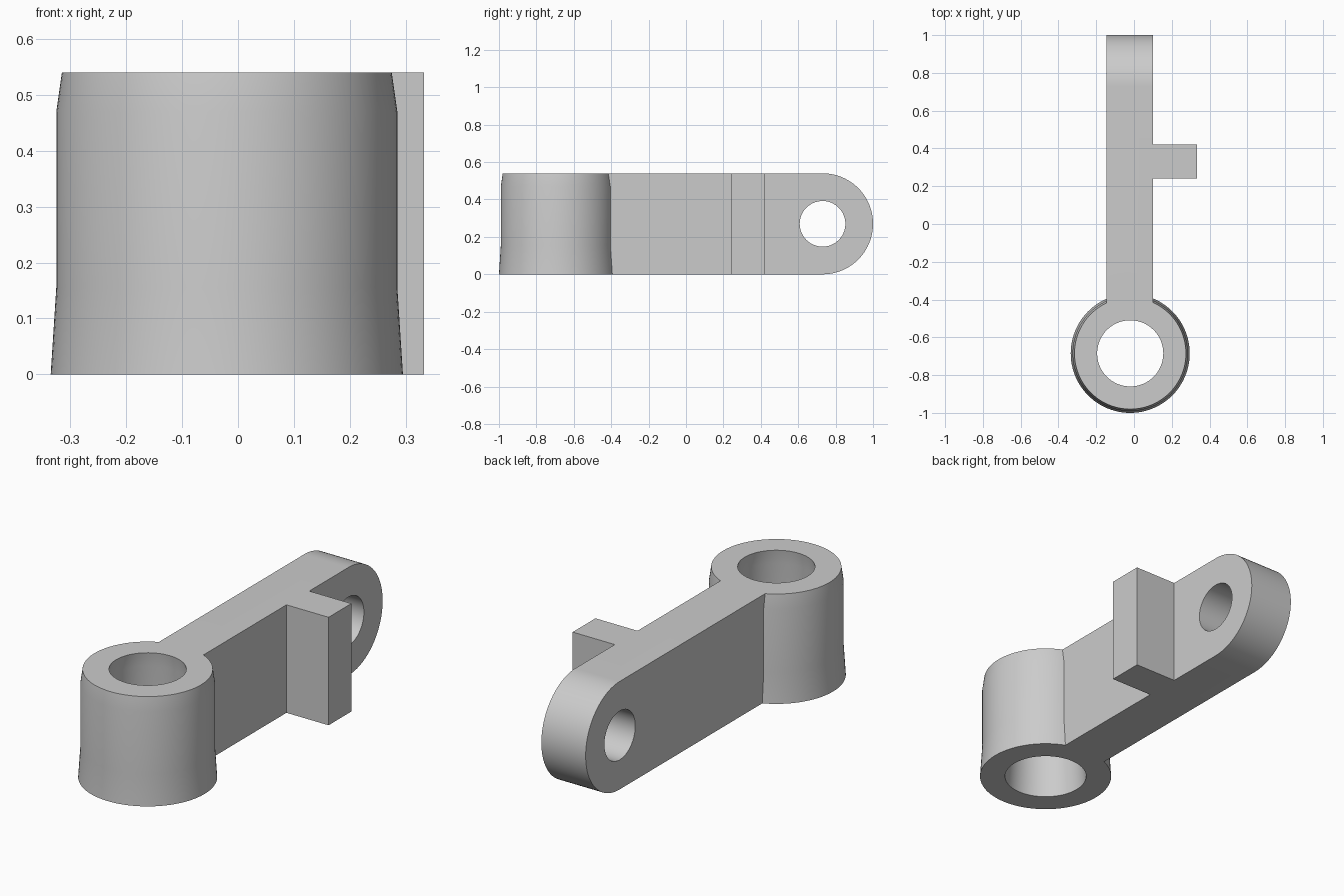
import bpy, bmesh
from math import pi, sin, cos

cube = bpy.data.objects.get("Cube")
if cube:
    bpy.data.objects.remove(cube, do_unlink=True)

HEIGHT = 0.54
BOSS_X, BOSS_Y = -0.02, -0.685
BAR_X0, BAR_X1 = -0.145, 0.10
EYE_Y, EYE_Z = 0.73, HEIGHT / 2

grey = bpy.data.materials.new("plain grey")
grey.use_nodes = True
colour = (0.6, 0.6, 0.6, 1)
grey.diffuse_color = colour
grey.node_tree.nodes["Principled BSDF"].inputs["Base Color"].default_value = colour


def finish(name, bm):
    bmesh.ops.recalc_face_normals(bm, faces=bm.faces)
    mesh = bpy.data.meshes.new(name)
    bm.to_mesh(mesh)
    bm.free()
    mesh.materials.append(grey)
    obj = bpy.data.objects.new(name, mesh)
    bpy.context.collection.objects.link(obj)
    return obj


def lathe(name, profile, centre, segments=96):
    """Closed (radius, z) profile spun about a vertical axis."""
    bm = bmesh.new()
    rings = []
    for i in range(segments):
        a = 2 * pi * i / segments
        rings.append([bm.verts.new((centre[0] + r * cos(a), centre[1] + r * sin(a), z))
                      for r, z in profile])
    n = len(profile)
    for i, ring in enumerate(rings):
        after = rings[(i + 1) % segments]
        for j in range(n):
            k = (j + 1) % n
            bm.faces.new((ring[j], after[j], after[k], ring[k]))
    return finish(name, bm)


def prism(name, outline, x0, x1):
    """(y, z) outline extruded along x."""
    bm = bmesh.new()
    face = bm.faces.new([bm.verts.new((x0, y, z)) for y, z in outline])
    moved = bmesh.ops.extrude_face_region(bm, geom=[face])["geom"]
    bmesh.ops.translate(bm, vec=(x1 - x0, 0, 0),
                        verts=[v for v in moved if isinstance(v, bmesh.types.BMVert)])
    return finish(name, bm)


def arc(radius, start, end, steps):
    return [(EYE_Y + radius * cos(start + (end - start) * i / steps),
             EYE_Z + radius * sin(start + (end - start) * i / steps))
            for i in range(steps + 1)]


def combine(target, other, operation):
    mod = target.modifiers.new("combine", "BOOLEAN")
    mod.operation, mod.object, mod.solver = operation, other, "EXACT"
    bpy.context.view_layer.objects.active = target
    bpy.ops.object.modifier_apply(modifier=mod.name)
    bpy.data.objects.remove(other, do_unlink=True)


# Flared sleeve of even wall thickness
outer = [(0.315, 0), (0.305, 0.155), (0.305, 0.47), (0.295, HEIGHT)]
wall = 0.12
inner = [(r - wall, z) for r, z in reversed(outer)]
arm = lathe("lever_arm", outer + inner, (BOSS_X, BOSS_Y))

# Flat bar with rounded end and cross hole
bar = prism("bar", [(-0.45, 0)] + arc(HEIGHT / 2, -pi / 2, pi / 2, 48) + [(-0.45, HEIGHT)],
            BAR_X0, BAR_X1)
pin_hole = prism("pin_hole", arc(0.122, 0, 2 * pi, 64)[:-1], BAR_X0 - 0.1, BAR_X1 + 0.1)
pin_hole.hide_render = True
combine(bar, pin_hole, "DIFFERENCE")

# Side tab, full height
tab = prism("side_tab", [(0.24, 0), (0.42, 0), (0.42, HEIGHT), (0.24, HEIGHT)],
            BAR_X1 - 0.05, 0.333)
combine(bar, tab, "UNION")
combine(arm, bar, "UNION")

# Smooth curved walls, crisp rims
bpy.ops.object.select_all(action="DESELECT")
arm.select_set(True)
bpy.context.view_layer.objects.active = arm
bpy.ops.object.shade_smooth_by_angle(angle=pi / 6)
